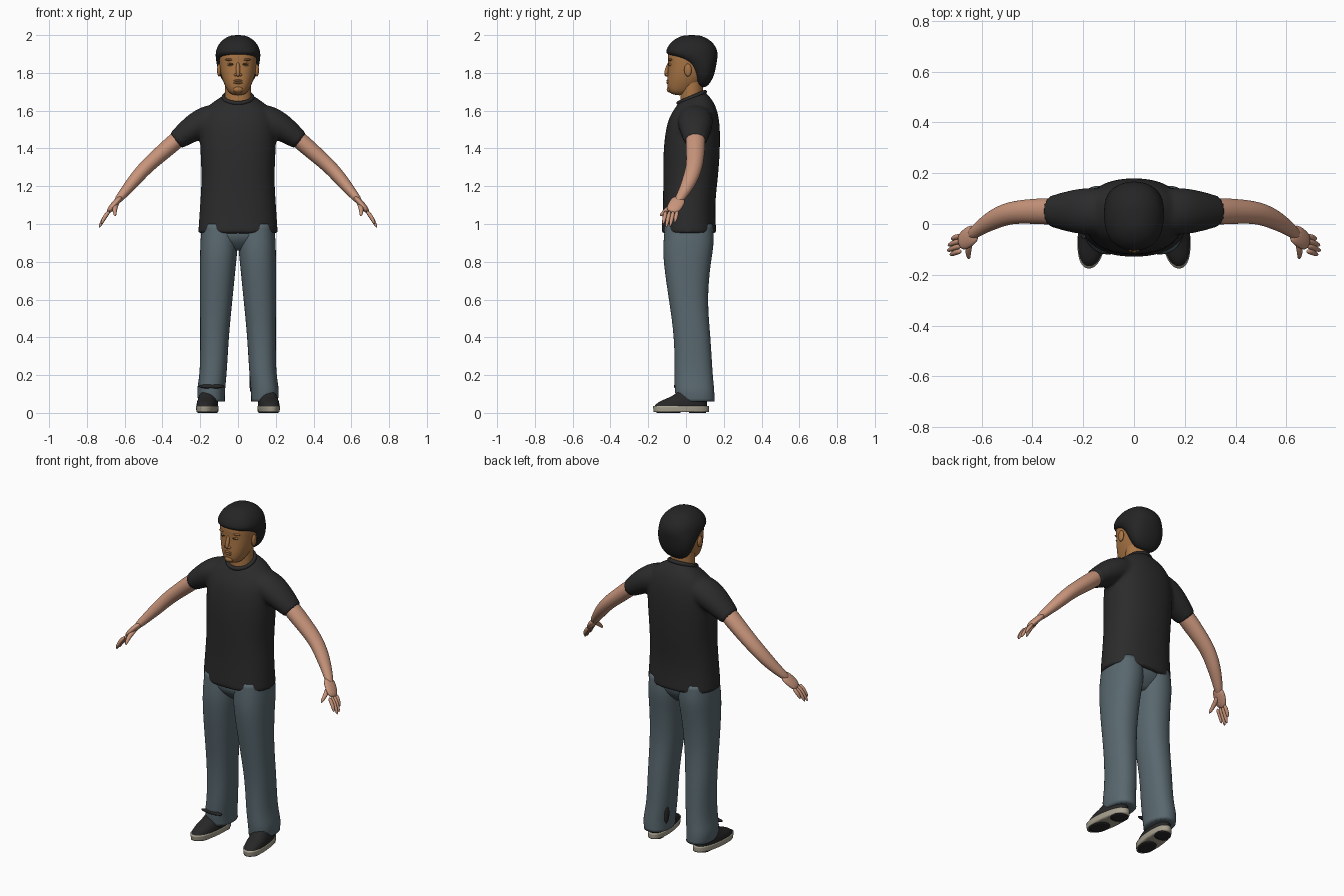
import bpy, bmesh
from math import cos, sin, pi, copysign
from mathutils import Vector

cube = bpy.data.objects.get("Cube")
if cube:
    bpy.data.objects.remove(cube, do_unlink=True)

SIDES = 16
GROW = 1.026  # offsets the shrink of subdivision


def material(name, *rgb):
    m = bpy.data.materials.new(name)
    m.use_nodes = True
    m.diffuse_color = (*rgb, 1)
    m.node_tree.nodes["Principled BSDF"].inputs["Base Color"].default_value = (*rgb, 1)
    return m


SHIRT = material("shirt charcoal", .024, .024, .025)
DENIM = material("trouser blue grey", .1, .14, .16)
FACE = material("face tan", .4, .18, .06)
ARM = material("arm peach", .58, .3, .2)
HAIR = material("hair black", .018, .018, .018)
SHOE = material("shoe black", .02, .02, .02)
SOLE = material("sole beige", .38, .35, .27)


def oval(power):
    """Points of a unit superellipse."""
    points = []
    for i in range(SIDES):
        angle = 2 * pi * i / SIDES
        points.append([copysign(abs(w) ** (2 / power), w) * GROW
                       for w in (cos(angle), sin(angle))])
    return points


def level(z, middle, half, front, back, side=1, power=2.3, tilt=0, skew=0):
    """Horizontal section, optionally rising to the back or turned outward."""
    center, reach = (front + back) / 2, (back - front) / 2
    ring = []
    for a, b in oval(power):
        y = center + b * reach
        ring.append(Vector((side * (middle + a * half - skew * y), y, z + tilt * b * reach)))
    return ring


def along(path, side=1, wide=1.0, across=Vector((0, 1, 0))):
    """Sections square to a path of (x, y, z, radius)."""
    spots = [Vector(p[:3]) for p in path]
    rings = []
    for i, spot in enumerate(spots):
        ahead = spots[min(i + 1, len(spots) - 1)] - spots[max(i - 1, 0)]
        u = ahead.cross(across).normalized()
        v = u.cross(ahead.normalized())
        radius = path[i][-1]
        ring = [spot + (u * a + v * b * wide) * radius for a, b in oval(2)]
        rings.append([Vector((side * p.x, p.y, p.z)) for p in ring])
    return rings


def skin(bm, rings, crisp):
    """Join sections into a closed tube; crisp ends keep a hard rim."""
    crease = bm.edges.layers.float.get("crease_edge") or bm.edges.layers.float.new("crease_edge")
    loops = [[bm.verts.new(p) for p in ring] for ring in rings]
    for low, high in zip(loops, loops[1:]):
        for i in range(SIDES):
            j = (i + 1) % SIDES
            bm.faces.new((low[i], low[j], high[j], high[i]))
    for end in (loops[0], loops[-1]):
        for edge in bm.faces.new(end).edges:
            edge[crease] = float(crisp)


def build(name, parts, mat, crisp=True):
    bm = bmesh.new()
    for rings in parts:
        skin(bm, rings, crisp)
    bmesh.ops.recalc_face_normals(bm, faces=bm.faces)
    mesh = bpy.data.meshes.new(name)
    bm.to_mesh(mesh)
    bm.free()
    mesh.materials.append(mat)
    mesh.shade_smooth()
    ob = bpy.data.objects.new(name, mesh)
    bpy.context.collection.objects.link(ob)
    subdivision = ob.modifiers.new("Subdivision", "SUBSURF")
    subdivision.levels = subdivision.render_levels = 2
    return ob


def ball(name, location, size, mat):
    bpy.ops.mesh.primitive_uv_sphere_add(segments=SIDES, ring_count=SIDES // 2, location=location)
    ob = bpy.context.object
    ob.name, ob.scale = name, size
    ob.data.materials.append(mat)
    ob.data.shade_smooth()


# Shirt: torso and sleeves fused into one skin
halves = (.21, .2, .19, .2, .2)
fronts = (-.13, -.12, -.12, -.12, -.1)
backs = (.16, .15, .17, .18, .18)
torso = [level(.95 + .15 * i, 0, *edges) for i, edges in enumerate(zip(halves, fronts, backs))]
torso += [level(1.63, 0, .16, -.06, .15, tilt=.2), level(1.67, 0, .08, -.04, .1, tilt=.4)]
sleeve = [(.08, .05, 1.57, .07), (.17, .05, 1.55, .08), (.25, .05, 1.5, .07), (.33, .05, 1.44, .05)]
shirt = build("shirt", [torso] + [along(sleeve, side, 1.2) for side in (1, -1)], SHIRT)
fuse = shirt.modifiers.new("Fuse", "REMESH")
fuse.mode, fuse.voxel_size, fuse.use_smooth_shade = "VOXEL", .011, True
soften = shirt.modifiers.new("Soften", "SMOOTH")
soften.factor, soften.iterations = .5, 6

bpy.ops.mesh.primitive_torus_add(major_radius=.076, minor_radius=.011,
                                 location=(0, .03, 1.67), rotation=(.4, 0, 0))
collar = bpy.context.object
collar.name = "shirt_collar"
collar.data.materials.append(SHIRT)
collar.data.shade_smooth()

# Trouser seat and the inner, front and back edges of a leg from hip to hem
build("trouser_seat", [[level(.86, 0, .06, -.05, .08), level(.92, 0, .19, -.12, .14),
                        level(1, 0, .19, -.11, .14)]], DENIM)
heights = (1, .9, .8, .6, .4, .2, .12, .06)
inner = (0, 0, .01, .03, .05, .06, .07, .07)
outer = (.19, .2, .2, .2, .2, .2, .22, .21)
fronts = (-.11, -.12, -.12, -.09, -.06, -.06, -.06, -.05)
backs = (.14, .15, .13, .11, .13, .14, .15, .15)

for side, word in ((1, "left"), (-1, "right")):
    leg = [level(z, (near + far) / 2, (far - near) / 2, front, back, side)
           for z, near, far, front, back in zip(heights, inner, outer, fronts, backs)]
    build(word + "_trouser_leg", [leg], DENIM)

    # Shoe, turned slightly outward
    def foot(z, half, front, back):
        return level(z, .16, half, front, back, side, skew=.1)

    build(word + "_shoe_upper", [[foot(.03, .055, -.17, .11), foot(.06, .054, -.15, .11),
                                  foot(.09, .045, -.06, .11), foot(.13, .04, -.03, .1)]], SHOE)
    build(word + "_shoe_sole", [[foot(.004, .055, -.17, .12), foot(.036, .057, -.175, .12)]], SOLE)
    for tag, front, back in (("toe", -.155, -.03), ("heel", .015, .105)):
        tread = [foot(z, .045, front, back) for z in (0, .006)]
        build(f"{word}_{tag}_tread", [tread], SHOE)

    # Bare arm and palm
    arm = [(.27, .05, 1.49, .042), (.33, .05, 1.44, .046), (.41, .05, 1.37, .042),
           (.49, .045, 1.3, .038), (.55, .02, 1.23, .035), (.6, -.01, 1.17, .026),
           (.65, -.05, 1.11, .019)]
    palm = [(.62, -.03, 1.14, .015), (.65, -.05, 1.11, .018), (.69, -.08, 1.06, .015)]
    build(word + "_arm", [along(arm, side, 1.15)], ARM, crisp=False)
    build(word + "_palm", [along(palm, side, 2.3)], ARM, crisp=False)

    # Four fingers fanned from the knuckles, and a thumb
    digits = []
    for k, length in enumerate((.8, 1, .95, .7)):
        knuckle = Vector((.68, .02 * k - .106, 1.07))
        reach = Vector((.055, -.02, -.09)) * length
        bend = Vector((.007, 0, 0))
        digits.append(along([(*knuckle, .01), (*(knuckle + reach / 2 + bend), .011),
                             (*(knuckle + reach), .006)], side))
    thumb = [(.64, -.05, 1.11, .014), (.655, -.1, 1.08, .013), (.65, -.14, 1.04, .007)]
    digits.append(along(thumb, side, across=Vector((1, 0, 0))))
    build(word + "_fingers", digits, ARM, crisp=False)

    # Ear, eyelid, lash line and brow
    ball(word + "_ear", (side * .1, .01, 1.815), (.011, .02, .034), FACE)
    ball(word + "_eyelid", (side * .037, -.08, 1.845), (.02, .013, .01), FACE)
    ball(word + "_lash_line", (side * .037, -.092, 1.847), (.016, .003, .002), HAIR)
    ball(word + "_brow", (side * .04, -.08, 1.87), (.028, .013, .007), FACE)
    ball(word + "_nostril", (side * .012, -.1, 1.79), (.009, .01, .008), FACE)

# Dark patches where the shoes show at the cuffs
ball("right_cuff_patch", (-.14, -.05, .14), (.07, .015, .012), SHOE)
ball("left_cuff_patch", (.075, .08, .16), (.015, .02, .06), SHOE)

# Neck, head and facial features
build("neck", [[level(z, 0, .07, -.03, .09, power=2) for z in (1.63, 1.7, 1.77)]], FACE)
build("head", [[level(1.68, 0, .04, -.08, .01), level(1.72, 0, .063, -.1, .06),
                level(1.78, 0, .09, -.097, .12), level(1.86, 0, .1, -.092, .14),
                level(1.9, 0, .1, -.1, .14), level(1.95, 0, .08, -.07, .12)]], FACE, crisp=False)
nose = [(0, -.085, 1.86, .008), (0, -.097, 1.83, .01), (0, -.107, 1.795, .012), (0, -.1, 1.78, .008)]
build("nose", [along(nose, across=Vector((1, 0, 0)))], FACE, crisp=False)
for name, z in (("upper_lip", 1.759), ("lower_lip", 1.747)):
    ball(name, (0, -.095, z), (.024, .009, .006), FACE)
ball("chin", (0, -.086, 1.713), (.026, .016, .018), FACE)

# Hair: open at the face below, a rounded dome above
hair = [level(1.72, 0, .05, .06, .11), level(1.78, 0, .1, .04, .15), level(1.86, 0, .115, 0, .163)]
for k in range(6):
    lift = k * pi / 12
    spread = .138 * cos(lift)
    hair.append(level(1.895 + .109 * sin(lift), 0, .119 * cos(lift), .03 - spread, .03 + spread))
build("hair", [hair], HAIR, crisp=False)
